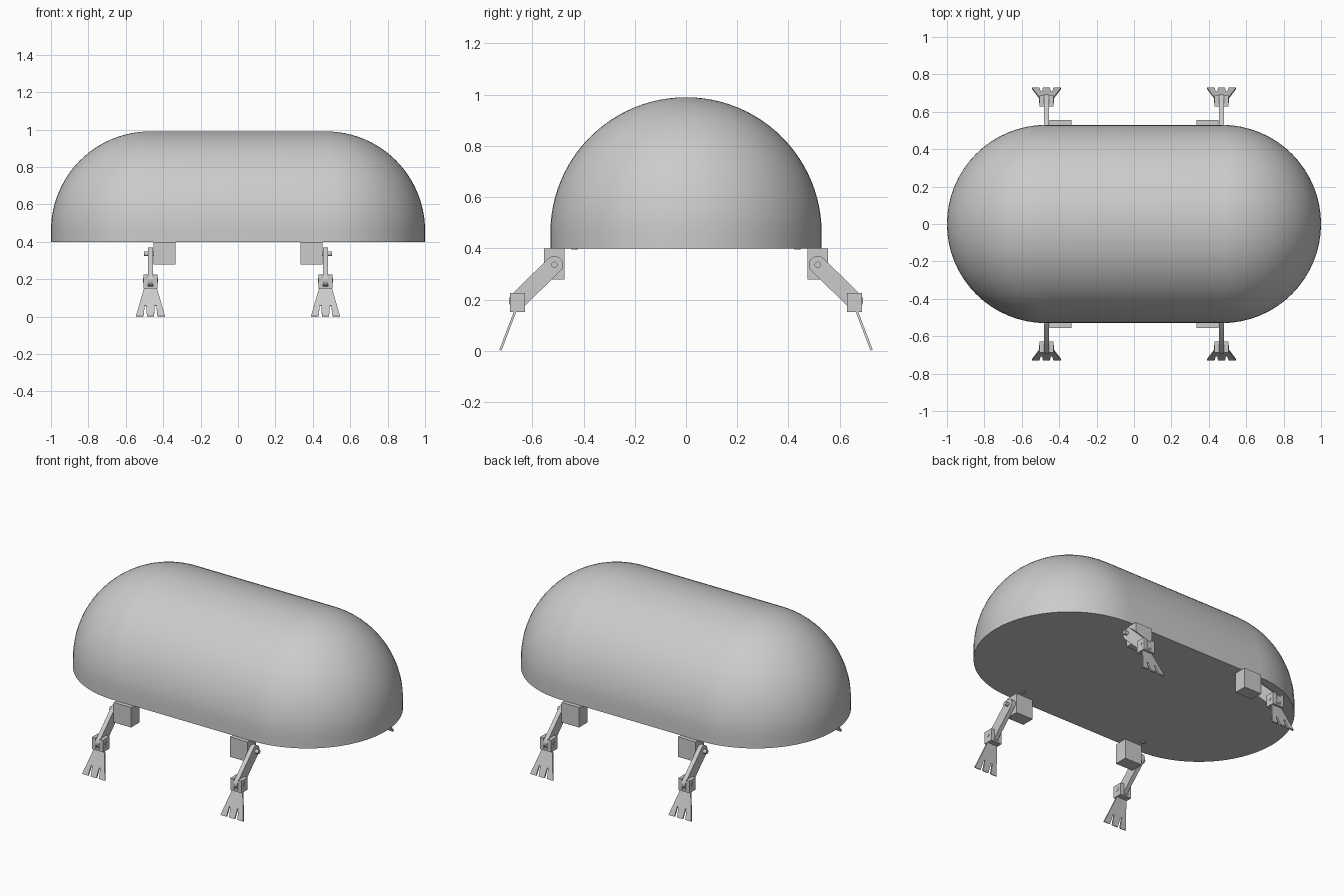
import bpy, bmesh
from math import sin, cos, pi, atan2
from mathutils import Matrix, Vector

if "Cube" in bpy.data.objects:
    bpy.data.objects.remove(bpy.data.objects["Cube"])

grey = bpy.data.materials.new("light_grey")
grey.use_nodes = True
grey.diffuse_color = (0.6, 0.6, 0.6, 1)
grey.node_tree.nodes["Principled BSDF"].inputs["Base Color"].default_value = (0.6, 0.6, 0.6, 1)


def finish(name, bm, mirror=True, smooth=False):
    """Turn a bmesh into an object, optionally repeated on all four corners."""
    bmesh.ops.recalc_face_normals(bm, faces=bm.faces)
    mesh = bpy.data.meshes.new(name)
    bm.to_mesh(mesh)
    bm.free()
    mesh.materials.append(grey)
    ob = bpy.data.objects.new(name, mesh)
    bpy.context.collection.objects.link(ob)
    if smooth:
        bpy.ops.object.select_all(action="DESELECT")
        ob.select_set(True)
        bpy.context.view_layer.objects.active = ob
        bpy.ops.object.shade_smooth_by_angle(angle=pi / 6)
    if mirror:
        mod = ob.modifiers.new("four_corners", "MIRROR")
        mod.use_axis = (True, True, False)
        mod.use_mirror_merge = False
    return ob


def prism(name, outline, depth, origin, u, v, smooth=False):
    """Extrude a flat outline, drawn along axes u and v, centred on origin."""
    u, v, origin = Vector(u).normalized(), Vector(v).normalized(), Vector(origin)
    n = u.cross(v)
    bm = bmesh.new()
    face = bm.faces.new([bm.verts.new(origin + u * a + v * b - n * depth / 2) for a, b in outline])
    moved = bmesh.ops.extrude_face_region(bm, geom=[face])["geom"]
    bmesh.ops.translate(bm, vec=n * depth, verts=[g for g in moved if isinstance(g, bmesh.types.BMVert)])
    return finish(name, bm, smooth=smooth)


def cylinder(name, centre, radius, depth, axis):
    bm = bmesh.new()
    turn = Matrix.Rotation(pi / 2, 4, "Y") if axis == "X" else Matrix()
    bmesh.ops.create_cone(bm, cap_ends=True, segments=24, radius1=radius, radius2=radius,
                          depth=depth, matrix=Matrix.Translation(centre) @ turn)
    return finish(name, bm, smooth=True)


# Domed shell: stadium-shaped rings that close to a ridge line on top
R, HALF, BASE, SPRING, N, STEPS = 0.53, 0.47, 0.40, 0.46, 32, 24


def stadium(radius):
    for side in (1, -1):
        for i in range(N + 1):
            a = pi * i / N - pi / 2
            yield side * (HALF + radius * cos(a)), side * radius * sin(a)


bm = bmesh.new()
levels = [(R, BASE)]
levels += [(R * cos(pi / 2 * k / STEPS), SPRING + R * sin(pi / 2 * k / STEPS)) for k in range(STEPS + 1)]
rings = [[bm.verts.new((x, y, z)) for x, y in stadium(r)] for r, z in levels]
bm.faces.new(rings[0])
for low, high in zip(rings, rings[1:]):
    for i in range(len(low)):
        j = (i + 1) % len(low)
        bm.faces.new((low[i], low[j], high[j], high[i]))
bmesh.ops.remove_doubles(bm, verts=bm.verts, dist=1e-5)
finish("shell", bm, mirror=False, smooth=True)

# Hip blocks under the shell
bm = bmesh.new()
bmesh.ops.create_cube(bm, size=1, matrix=Matrix.Translation((0.394, 0.515, 0.339))
                      @ Matrix.Diagonal((0.118, 0.081, 0.122, 1)))
finish("hip_block", bm)

# Leg arm: flat bar with rounded ends between hip and ankle
LEG_X = 0.468
hip, ankle = Vector((LEG_X, 0.514, 0.336)), Vector((LEG_X, 0.658, 0.195))
bar = ankle - hip
lean, width = atan2(bar.z, bar.y), 0.034
outline = []
for end, start in ((bar, lean - pi / 2), (Vector(), lean + pi / 2)):
    for i in range(13):
        a = start + pi * i / 12
        outline.append((end.y + width * cos(a), end.z + width * sin(a)))
prism("leg_arm", outline, 0.026, hip, (0, 1, 0), (0, 0, 1), smooth=True)

# Pins and the small studs on the underside
cylinder("hip_pin", (LEG_X, hip.y, hip.z), 0.012, 0.07, "X")
cylinder("ankle_pin", ankle, 0.012, 0.079, "X")
cylinder("underside_stud", (0.433, 0.436, 0.4), 0.012, 0.01, "Z")

# Ankle fork: U-shaped block that holds the arm
half, slot, top, floor, bottom = 0.0375, 0.014, 0.03, -0.033, -0.044
fork = [(-half, bottom), (half, bottom), (half, top), (slot, top),
        (slot, floor), (-slot, floor), (-slot, top), (-half, top)]
prism("ankle_fork", fork, 0.06, ankle, (1, 0, 0), (0, 0, 1))

# Splayed foot plate with two notches between three toes
length = 0.171
right = [(0.031, 0), (0.0775, length), (0.037, length),
         (0.031, length - 0.06), (0.023, length - 0.06), (0.019, length)]
foot = right + [(-a, b) for a, b in reversed(right)]
prism("foot", foot, 0.009, (LEG_X, 0.664, 0.162), (1, 0, 0), (0, 0.062, -0.163))
